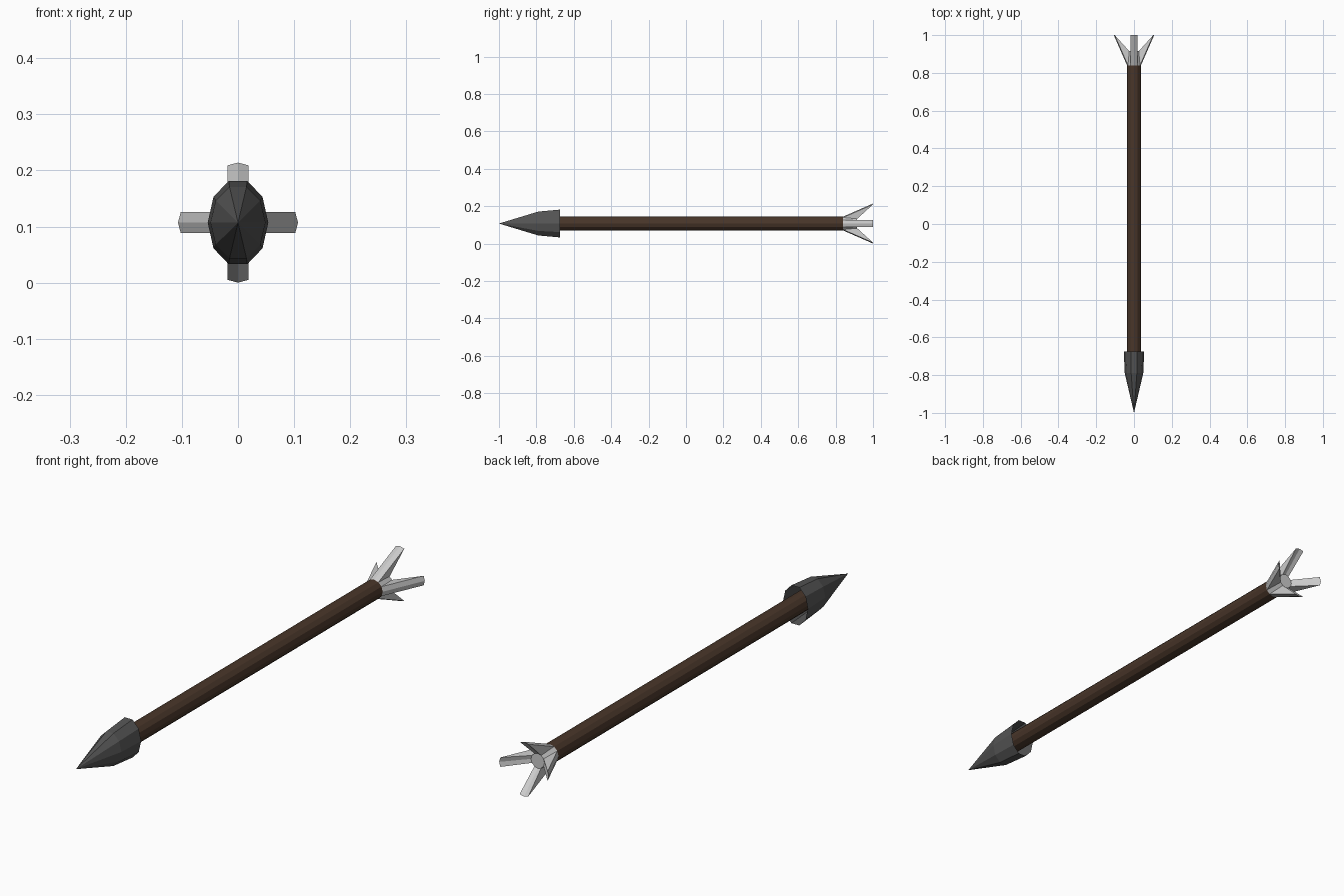
import bpy, bmesh, math
from mathutils import Matrix

if "Cube" in bpy.data.objects:
    bpy.data.objects.remove(bpy.data.objects["Cube"])

ZC = 0.107          # height of the arrow's axis
R = 0.037           # shaft radius


def material(name, rgb):
    m = bpy.data.materials.new(name)
    m.diffuse_color = (*rgb, 1)
    m.use_nodes = True
    m.node_tree.nodes["Principled BSDF"].inputs["Base Color"].default_value = m.diffuse_color
    return m


def finish(bm, name, mat):
    bmesh.ops.recalc_face_normals(bm, faces=bm.faces)
    me = bpy.data.meshes.new(name)
    bm.to_mesh(me)
    bm.free()
    me.materials.append(mat)
    ob = bpy.data.objects.new(name, me)
    bpy.context.collection.objects.link(ob)
    return ob


def loft(name, rings, n, mat, caps=(True, True)):
    """Skin n-sided elliptical rings (y, rx, rz) along the y axis."""
    bm = bmesh.new()
    loops = []
    for y, rx, rz in rings:
        if rx == 0:
            loops.append([bm.verts.new((0, y, ZC))] * n)
        else:
            loops.append([bm.verts.new((rx * math.cos(2 * math.pi * i / n), y,
                                        ZC + rz * math.sin(2 * math.pi * i / n)))
                          for i in range(n)])
    for a, b in zip(loops, loops[1:]):
        for i in range(n):
            j = (i + 1) % n
            bm.faces.new(list(dict.fromkeys((a[i], a[j], b[j], b[i]))))
    for cap, loop in zip(caps, (loops[0], loops[-1])):
        if cap:
            bm.faces.new(loop)
    return finish(bm, name, mat)


wood = material("wood", (0.065, 0.036, 0.022))
iron = material("iron", (0.09, 0.09, 0.09))
feather = material("feather", (0.6, 0.6, 0.6))

# Wooden shaft
loft("shaft", [(-0.78, R, R), (0.84, R, R)], 12, wood)

# Hollow flattened head, open at the back
loft("arrow_head", [(-1.0, 0, 0), (-0.79, 0.049, 0.067), (-0.675, 0.054, 0.078)],
     10, iron, (False, False))

# Pale core between the fletchings
loft("nock", [(0.84, R, R), (0.915, 0.029, 0.029)], 12, feather)

# Four wedge fletchings flaring from the shaft end
for k in range(4):
    bm = bmesh.new()
    arc = [math.radians(a) for a in (-30, 0, 30)]

    def row(y, r, shift):
        return [bm.verts.new((r * math.cos(a) + shift, y, r * math.sin(a))) for a in arc]

    outer, tip, inner = row(0.84, R, 0), row(1.0, R, 0.107 - R), row(0.915, 0.029, 0)
    for i in range(2):
        bm.faces.new((outer[i], outer[i + 1], tip[i + 1], tip[i]))
        bm.faces.new((tip[i], tip[i + 1], inner[i + 1], inner[i]))
        bm.faces.new((inner[i], inner[i + 1], outer[i + 1], outer[i]))
    for i in (0, 2):
        bm.faces.new((outer[i], tip[i], inner[i]))
    bm.transform(Matrix.Translation((0, 0, ZC)) @ Matrix.Rotation(k * math.pi / 2, 4, 'Y'))
    finish(bm, f"fletching_{k + 1}", feather)
